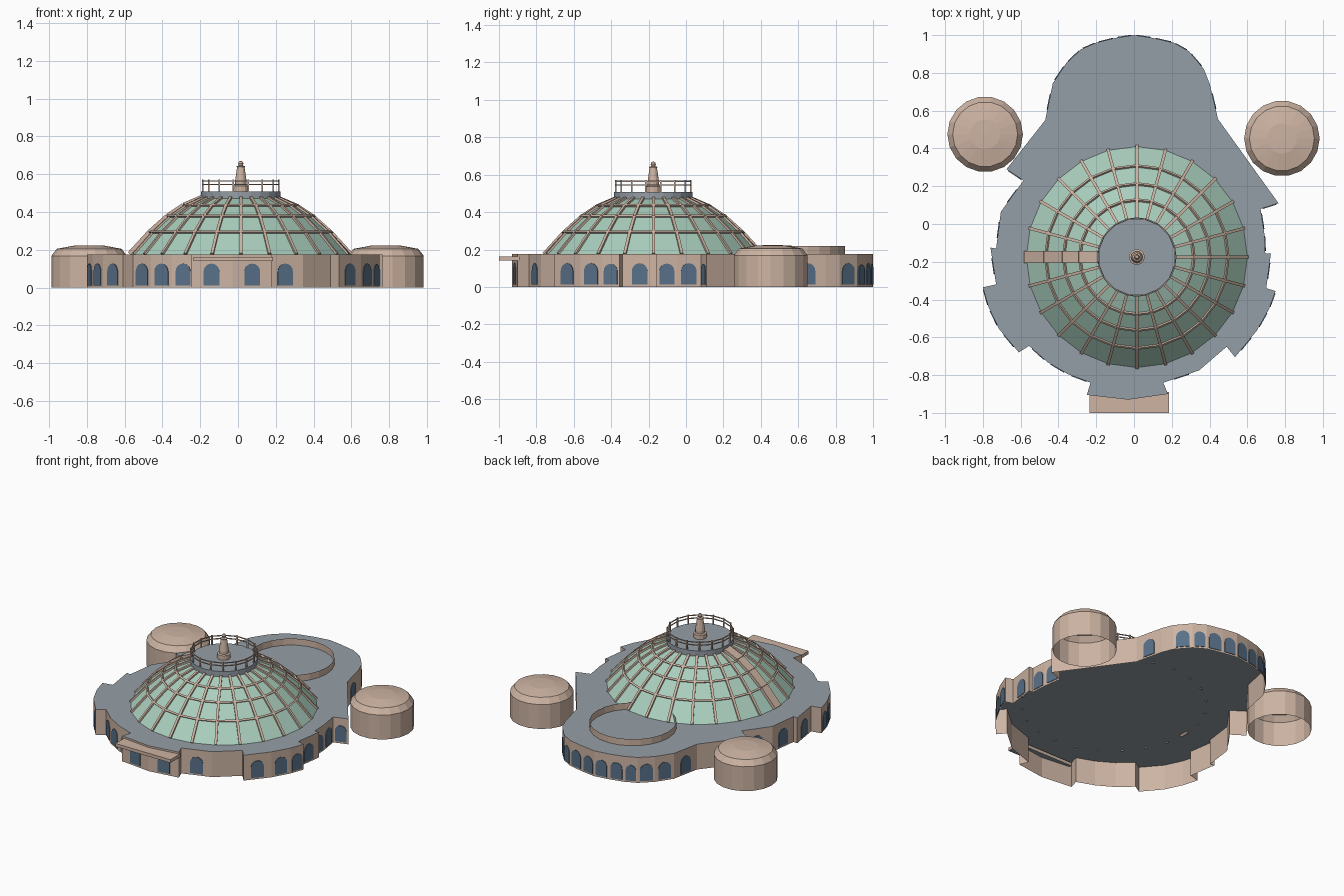
import bpy, bmesh, math
from mathutils import Matrix, Vector

if "Cube" in bpy.data.objects:
    bpy.data.objects.remove(bpy.data.objects["Cube"])


def material(name, rgb):
    m = bpy.data.materials.new(name)
    m.use_nodes = True
    m.diffuse_color = (*rgb, 1)
    m.node_tree.nodes["Principled BSDF"].inputs["Base Color"].default_value = (*rgb, 1)
    return m


stone = material("warm_stone", (.61, .455, .365))
grey = material("roof_grey", (.3, .345, .385))
green = material("dome_green", (.4, .62, .51))
blue = material("window_blue", (.1, .165, .25))


def finish(bm, name, *mats):
    mesh = bpy.data.meshes.new(name)
    bm.to_mesh(mesh)
    bm.free()
    for m in mats:
        mesh.materials.append(m)
    obj = bpy.data.objects.new(name, mesh)
    bpy.context.collection.objects.link(obj)
    return obj


def polar(center, r, a, z):
    return Vector((center[0] + r * math.cos(a), center[1] + r * math.sin(a), z))


def lathe(name, profile, segs, center, mat):
    bm = bmesh.new()
    rings = [[bm.verts.new(polar(center, r, math.tau * i / segs, z)) for i in range(segs)]
             for r, z in profile]
    for low, high in zip(rings, rings[1:]):
        for i in range(segs):
            j = (i + 1) % segs
            bm.faces.new((low[i], low[j], high[j], high[i]))
    bmesh.ops.remove_doubles(bm, verts=bm.verts, dist=1e-5)
    return finish(bm, name, mat)


def beam(bm, p, q, width, height, up):
    # box from p to q, its height along the up direction
    d = q - p
    side = d.cross(up).normalized()
    n = side.cross(d).normalized()
    m = Matrix((d, side * width, n * height)).transposed().to_4x4()
    m.translation = (p + q) / 2
    bmesh.ops.create_cube(bm, size=1, matrix=m)


# Footprint of the building, counterclockwise from the back
outline = [Vector(p) for p in (
    (0, 1), (-.1, .985), (-.2, .96), (-.28, .925), (-.36, .85), (-.43, .745), (-.47, .55),
    (-.675, .29), (-.585, .23), (-.705, .065), (-.73, -.13), (-.76, -.125), (-.73, -.32),
    (-.8, -.335), (-.77, -.44), (-.715, -.555), (-.61, -.68), (-.555, -.645), (-.46, -.73),
    (-.35, -.795), (-.23, -.84), (-.25, -.905), (-.03, -.93), (.18, -.9), (.155, -.84),
    (.345, -.775), (.49, -.65), (.535, -.705), (.65, -.565), (.715, -.45), (.75, -.355),
    (.7, -.34), (.725, -.155), (.695, -.155), (.69, -.05), (.67, .08), (.765, .11),
    (.445, .555), (.4, .745), (.37, .82), (.29, .915), (.21, .96), (.1, .985))]
blank_wall = 25
top = .175

# Outer walls, open underneath
bm = bmesh.new()
low = [bm.verts.new((p.x, p.y, 0)) for p in outline]
high = [bm.verts.new((p.x, p.y, top)) for p in outline]
for i in range(len(outline)):
    j = (i + 1) % len(outline)
    bm.faces.new((low[i], low[j], high[j], high[i]))
finish(bm, "outer_walls", stone)

# Flat roof
bm = bmesh.new()
bm.faces.new([bm.verts.new((p.x, p.y, top)) for p in outline])
finish(bm, "flat_roof", grey)

# One arched window on each medium wall facet
bm = bmesh.new()
for i, p in enumerate(outline):
    d = outline[(i + 1) % len(outline)] - p
    if i == blank_wall or not .085 < d.length < .3:
        continue
    mid, t = p + d / 2, d.normalized()
    out = Vector((t.y, -t.x)) * .004
    half = min(.042, d.length * .38)
    shape = [(-half, .012), (half, .012)]
    shape += [(half * math.cos(k * math.pi / 8), .085 + half * math.sin(k * math.pi / 8))
              for k in range(9)]
    pane = [bm.verts.new((*(mid + t * u + out), z)) for u, z in shape]
    back = [bm.verts.new((*(mid + t * u), z)) for u, z in shape]
    bm.faces.new(pane)
    for k in range(len(pane)):
        n = (k + 1) % len(pane)
        bm.faces.new((pane[k], back[k], back[n], pane[n]))
finish(bm, "arched_windows", blue)

# Entrance canopy with a grey top
bm = bmesh.new()
beam(bm, Vector((-.235, -.945, .152)), Vector((.185, -.945, .152)), .11, .022, Vector((0, 0, 1)))
bm.normal_update()
for f in bm.faces:
    f.material_index = int(f.normal.z > .5)
finish(bm, "entrance_canopy", stone, grey)

# Glazed dome
hub = (.015, -.175)
sides = 24
curve = [(.585, top), (.48, .29), (.385, .375), (.3, .432), (.2, .475)]
lathe("dome_glazing", curve, sides, hub, green)

# Ribs and hoops over the dome
bm = bmesh.new()
for i in range(sides):
    a, b = math.tau * i / sides, math.tau * (i + 1) / sides
    up = polar((0, 0), 1, a, 1)
    for (r, z), (s, w) in zip(curve, curve[1:]):
        beam(bm, polar(hub, r, a, z), polar(hub, s, a, w), .016, .02, up)
    for r, z in curve[1:-1]:
        beam(bm, polar(hub, r, a, z), polar(hub, r, b, z), .012, .02, up)
finish(bm, "dome_ribs", stone)

# Wide service strip up one side of the dome
bm = bmesh.new()
for (r, z), (s, w) in zip(curve, curve[1:]):
    beam(bm, polar(hub, r, math.pi, z), polar(hub, s, math.pi, w), .065, .035, Vector((-1, 0, 1)))
finish(bm, "dome_service_strip", stone)

# Crowning platform
deck = .508
lathe("crown_platform", [(.19, .46), (.21, .465), (.21, deck), (0, deck)], sides, hub, grey)

# Railing round the platform
bm = bmesh.new()
posts = 16
for i in range(posts):
    a, b = math.tau * (i + .5) / posts, math.tau * (i + 1.5) / posts
    beam(bm, polar(hub, .205, a, deck), polar(hub, .205, a, .572), .008, .008, Vector((1, 0, 0)))
    for z in (.545, .565):
        beam(bm, polar(hub, .205, a, z), polar(hub, .205, b, z), .005, .006, Vector((0, 0, 1)))
finish(bm, "platform_railing", stone)

# Lantern finial
lathe("lantern", [(.042, deck), (.042, .538), (.03, .542), (.031, .56), (.02, .635), (.023, .642),
                  (.01, .646), (.014, .657), (.009, .668), (0, .671)], 12, hub, stone)

# Low parapet ring on the rear roof
lathe("rear_parapet_ring", [(.272, top), (.272, .22)], sides, (0, .578), stone)

# Two detached round pavilions
for name, center in (("left_pavilion", (.783, .453)), ("right_pavilion", (-.788, .475))):
    lathe(name, [(.2, 0), (.2, .168), (.172, .205), (.08, .222), (0, .224)], 18, center, stone)
